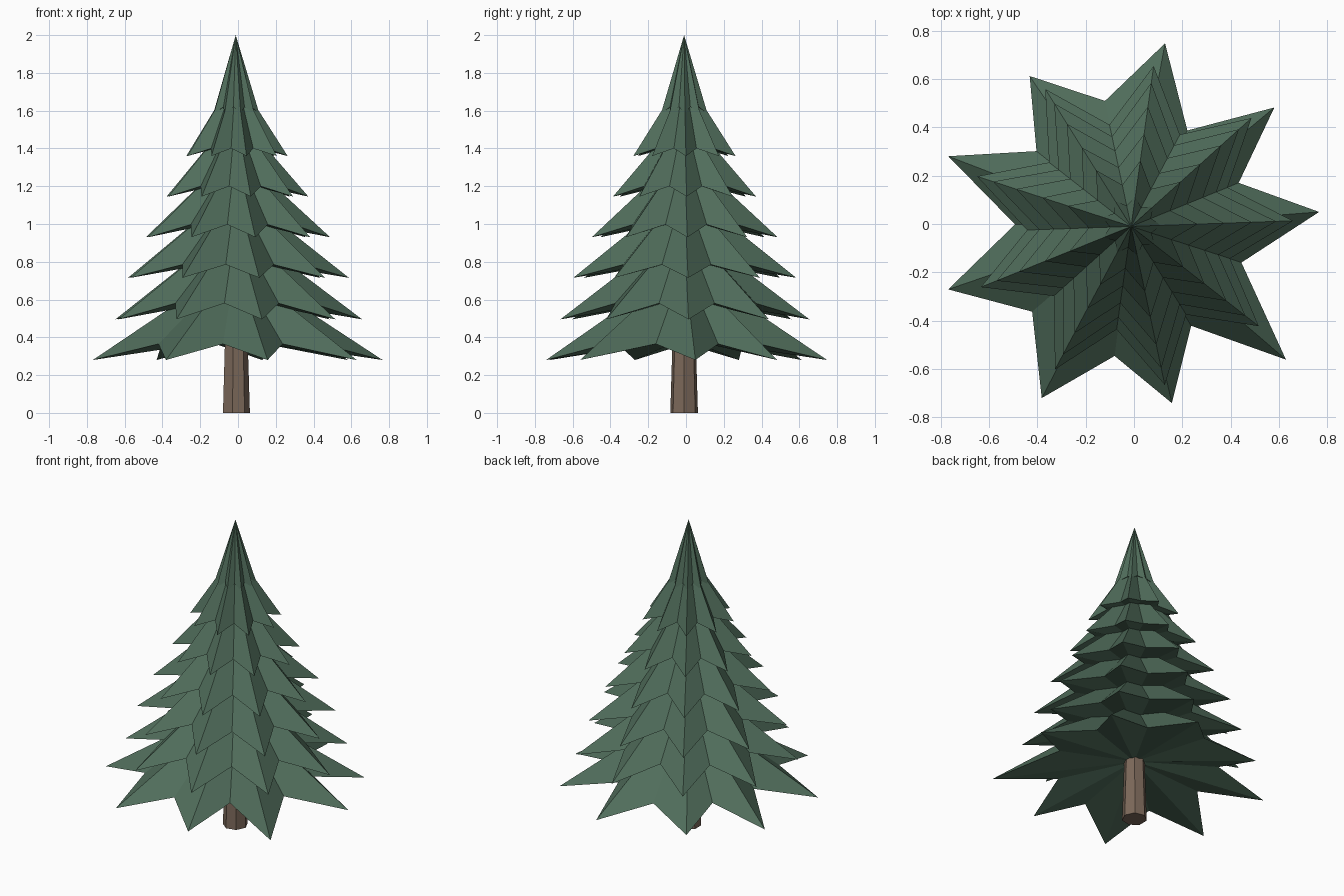
import bpy, bmesh, math

if "Cube" in bpy.data.objects:
    bpy.data.objects.remove(bpy.data.objects["Cube"])

CX, CY = -0.012, -0.01   # trunk axis
N = 9                    # branch tips per tier


def material(name, rgb):
    m = bpy.data.materials.new(name)
    m.diffuse_color = (*rgb, 1)
    m.use_nodes = True
    m.node_tree.nodes["Principled BSDF"].inputs["Base Color"].default_value = m.diffuse_color
    return m


green = material("needle green", (0.080, 0.152, 0.104))
brown = material("bark brown", (0.200, 0.140, 0.102))


def finish(bm, name, mat):
    bmesh.ops.recalc_face_normals(bm, faces=bm.faces)
    me = bpy.data.meshes.new(name)
    bm.to_mesh(me)
    bm.free()
    me.materials.append(mat)
    ob = bpy.data.objects.new(name, me)
    bpy.context.collection.objects.link(ob)


def polar(r, deg, z):
    a = math.radians(deg)
    return (CX + r * math.cos(a), CY + r * math.sin(a), z)


# Star-shaped cone: low tips, raised notches, pointed top, shallow hollow base
def tier(name, z, top, drop, angles, tips, notches):
    bm = bmesh.new()
    ring = []
    for i in range(N):
        nxt = angles[(i + 1) % N] + (360 if i == N - 1 else 0)
        ring.append(bm.verts.new(polar(tips[i], angles[i], z)))
        ring.append(bm.verts.new(polar(notches[i], (angles[i] + nxt) / 2, z + drop)))
    apex = bm.verts.new((CX, CY, top))
    base = bm.verts.new((CX, CY, z + drop + 0.03))
    for i, v in enumerate(ring):
        w = ring[(i + 1) % len(ring)]
        bm.faces.new((v, w, apex))
        bm.faces.new((w, v, base))
    finish(bm, name, green)


# Lowest tier has uneven branches
tier("branch_tier_1", 0.28, 0.79, 0.085,
     [4.4, 39.7, 79.5, 124, 159, 199, 242.5, 283, 319.3],
     [0.78, 0.77, 0.77, 0.75, 0.81, 0.80, 0.80, 0.75, 0.845],
     [0.48, 0.46, 0.53, 0.50, 0.48, 0.54, 0.54, 0.48, 0.48])

# Upper tiers: tip height, apex height, notch rise, tip radius, notch radius
upper = [
    (0.495, 1.00, 0.085, 0.67, 0.43),
    (0.715, 1.19, 0.070, 0.60, 0.38),
    (0.93, 1.39, 0.067, 0.50, 0.32),
    (1.145, 1.59, 0.055, 0.385, 0.25),
    (1.36, 1.79, 0.040, 0.275, 0.175),
    (1.585, 2.00, 0.035, 0.125, 0.088),
]
for k, (z, top, drop, r, n) in enumerate(upper):
    tier(f"branch_tier_{k + 2}", z, top, drop,
         [2 + 40 * i for i in range(N)], [r] * N, [n] * N)

# Tapered seven-sided trunk
bm = bmesh.new()
low = [bm.verts.new(polar(0.075, i * 360 / 7, 0)) for i in range(7)]
high = [bm.verts.new(polar(0.058, i * 360 / 7, 0.55)) for i in range(7)]
for i in range(7):
    j = (i + 1) % 7
    bm.faces.new((low[i], low[j], high[j], high[i]))
bm.faces.new(low)
bm.faces.new(high)
finish(bm, "trunk", brown)
